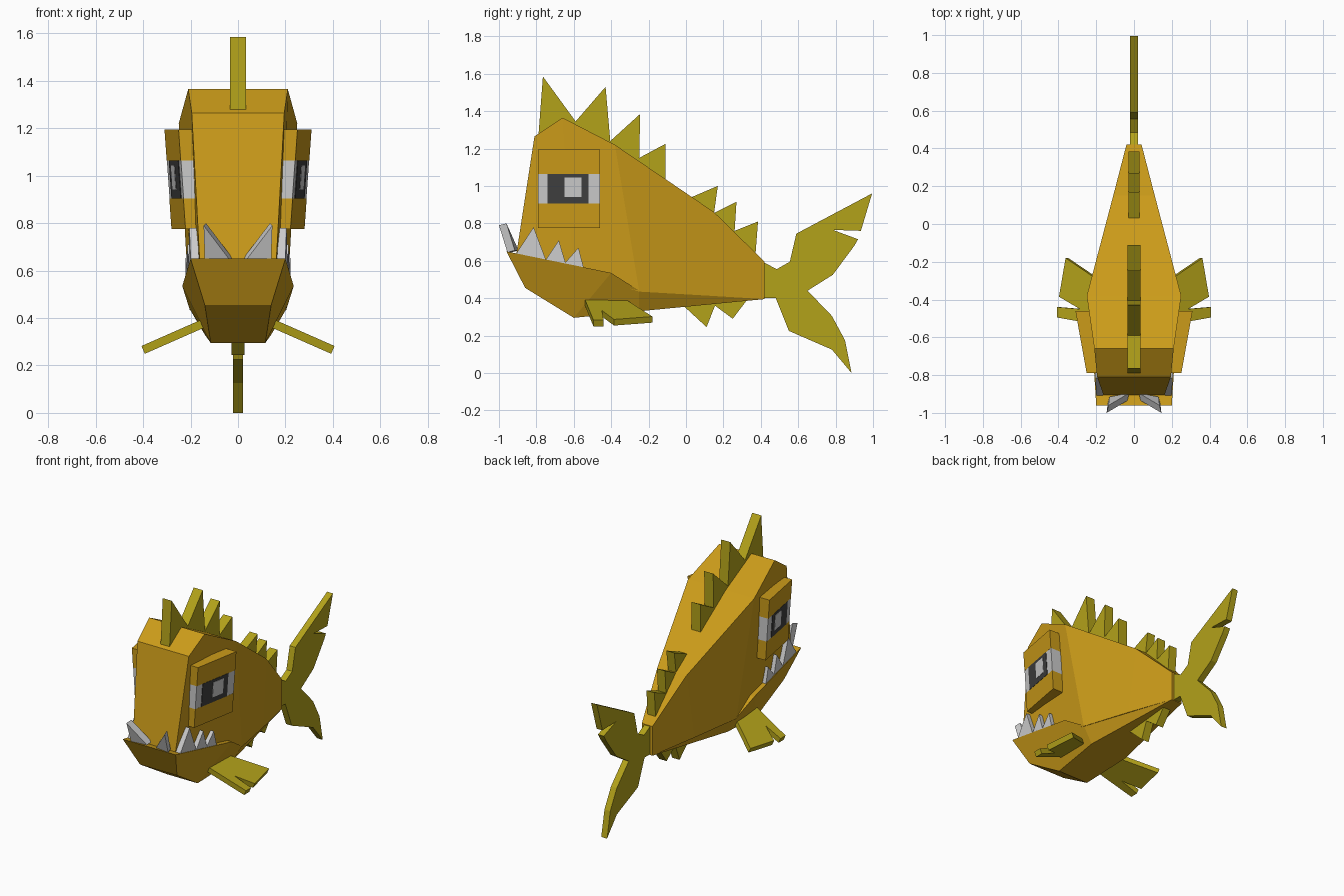
import bpy, bmesh
from mathutils import Vector

if "Cube" in bpy.data.objects:
    bpy.data.objects.remove(bpy.data.objects["Cube"])


def material(name, rgb):
    m = bpy.data.materials.new(name)
    m.diffuse_color = (*rgb, 1)
    m.use_nodes = True
    m.node_tree.nodes["Principled BSDF"].inputs["Base Color"].default_value = m.diffuse_color
    return m


ORANGE = material("orange", (0.60, 0.33, 0.01))
OLIVE = material("olive", (0.45, 0.36, 0.01))
WHITE = material("white", (0.6, 0.6, 0.6))
DARK = material("dark", (0.05, 0.05, 0.05))


def finish(name, bm, mat, mirror=False):
    bmesh.ops.recalc_face_normals(bm, faces=bm.faces)
    me = bpy.data.meshes.new(name)
    bm.to_mesh(me)
    bm.free()
    me.materials.append(mat)
    ob = bpy.data.objects.new(name, me)
    bpy.context.collection.objects.link(ob)
    if mirror:
        mod = ob.modifiers.new("mirror", 'MIRROR')
        mod.use_mirror_merge = False
    return ob


def prism(name, front, back, mat, mirror=False):
    """Solid between two matching outlines."""
    bm = bmesh.new()
    a = [bm.verts.new(p) for p in front]
    b = [bm.verts.new(p) for p in back]
    bm.faces.new(a)
    bm.faces.new(b[::-1])
    n = len(a)
    for i in range(n):
        j = (i + 1) % n
        bm.faces.new((a[i], b[i], b[j], a[j]))
    return finish(name, bm, mat, mirror)


def fin(name, yz, half):
    """Flat centre-line fin from a side profile."""
    return prism(name, [(half, y, z) for y, z in yz], [(-half, y, z) for y, z in yz], OLIVE)


def loft(name, stations, mat):
    """Skin through symmetric four-cornered stations: top (x,y,z), bottom (x,y,z)."""
    bm = bmesh.new()
    rings = []
    for (tx, ty, tz), (bx, by, bz) in stations:
        pts = [(tx, ty, tz), (bx, by, bz), (-bx, by, bz), (-tx, ty, tz)]
        rings.append([bm.verts.new(p) for p in pts])
    for r, s in zip(rings, rings[1:]):
        for i in range(4):
            j = (i + 1) % 4
            bm.faces.new((r[i], s[i], s[j], r[j]))
    bm.faces.new(rings[0])
    bm.faces.new(rings[-1][::-1])
    return finish(name, bm, mat)


# Head and tapering body
loft("body", [
    ((0.195, -0.81, 1.27), (0.16, -0.91, 0.62)),
    ((0.21, -0.66, 1.37), (0.19, -0.60, 0.55)),
    ((0.25, -0.38, 1.225), (0.205, -0.25, 0.44)),
    ((0.11, 0.15, 0.865), (0.125, 0.09, 0.42)),
    ((0.04, 0.42, 0.60), (0.04, 0.42, 0.40)),
], ORANGE)

# Lower jaw and belly
loft("lower_jaw", [
    ((0.20, -0.96, 0.655), (0.14, -0.86, 0.46)),
    ((0.235, -0.40, 0.54), (0.115, -0.60, 0.30)),
    ((0.205, -0.25, 0.445), (0.14, -0.25, 0.335)),
    ((0.04, 0.42, 0.41), (0.04, 0.42, 0.40)),
], ORANGE)


# Eyes: slabs following the slanted cheek
def eye_slab(name, y0, y1, z0, z1, lift, depth, mat):
    def x(y, z):
        return 0.31 + 0.18 * (y + 0.46) + 0.07 * (z - 1.2) + lift
    c = [(y0, z0), (y1, z0), (y1, z1), (y0, z1)]
    prism(name, [(x(y, z), y, z) for y, z in c],
          [(x(y, z) - depth, y, z) for y, z in c], mat, True)


eye_slab("upper_eyelid", -0.79, -0.46, 1.07, 1.20, 0, 0.08, ORANGE)
eye_slab("lower_eyelid", -0.79, -0.46, 0.78, 0.91, 0, 0.08, ORANGE)
eye_slab("eyeball", -0.79, -0.46, 0.91, 1.07, -0.001, 0.08, WHITE)
eye_slab("pupil", -0.74, -0.52, 0.91, 1.07, 0.002, 0.02, DARK)
eye_slab("eye_glint", -0.65, -0.56, 0.945, 1.05, 0.004, 0.02, WHITE)

# Side teeth along the jaw rim
for i, (ya, za, yt, zt, yb, zb) in enumerate([
        (-0.91, 0.64, -0.815, 0.785, -0.745, 0.60),
        (-0.75, 0.61, -0.68, 0.715, -0.64, 0.58),
        (-0.65, 0.59, -0.575, 0.675, -0.545, 0.56)]):
    tri = [(ya, za), (yt, zt), (yb, zb)]
    rim = [0.2 + 0.0625 * (y + 0.96) - 0.004 for y, z in tri]
    prism(f"side_tooth_{i + 1}", [(r, y, z) for r, (y, z) in zip(rim, tri)],
          [(r - 0.035, y, z) for r, (y, z) in zip(rim, tri)], WHITE, True)

# Front fangs leaning forwards
fang = [Vector(p) for p in ((0.14, -0.955, 0.65), (0.035, -0.935, 0.65), (0.145, -1.0, 0.795))]
prism("front_fang", fang, [p + Vector((-0.01, 0.04, 0.01)) for p in fang], WHITE, True)

# Dorsal, ventral and tail fins
fin("front_dorsal_fin", [(-0.79, 1.26), (-0.765, 1.59), (-0.59, 1.35), (-0.43, 1.535),
    (-0.405, 1.245), (-0.245, 1.39), (-0.25, 1.155), (-0.11, 1.23), (-0.11, 1.0),
    (-0.40, 1.19), (-0.65, 1.32)], 0.034)
fin("rear_dorsal_fin", [(0.03, 0.945), (0.17, 1.005), (0.15, 0.86), (0.27, 0.92),
    (0.26, 0.765), (0.385, 0.815), (0.37, 0.62), (0.14, 0.83)], 0.03)
fin("ventral_fin", [(-0.02, 0.37), (0.11, 0.25), (0.155, 0.365), (0.25, 0.295),
    (0.33, 0.40), (0.15, 0.41)], 0.028)
fin("tail_fin", [(0.41, 0.60), (0.485, 0.56), (0.555, 0.60), (0.59, 0.75), (0.995, 0.965),
    (0.935, 0.765), (0.785, 0.77), (0.92, 0.72), (0.90, 0.685), (0.785, 0.53), (0.65, 0.445),
    (0.78, 0.31), (0.85, 0.18), (0.885, 0.005), (0.78, 0.13), (0.55, 0.23), (0.48, 0.405),
    (0.41, 0.405)], 0.022)

# Drooping side fins
plan = [(0.12, -0.545), (0.40, -0.495), (0.40, -0.44), (0.28, -0.45), (0.39, -0.385),
        (0.355, -0.18), (0.12, -0.34)]
mid = [Vector((x, y, 0.385 - 0.44 * (x - 0.14))) for x, y in plan]
off = Vector((0.4, 0, 0.91)) * 0.018
prism("side_fin", [p + off for p in mid], [p - off for p in mid], OLIVE, True)

# Rest the tail tip exactly on the ground
for ob in bpy.context.collection.objects:
    ob.location.z = -0.005
